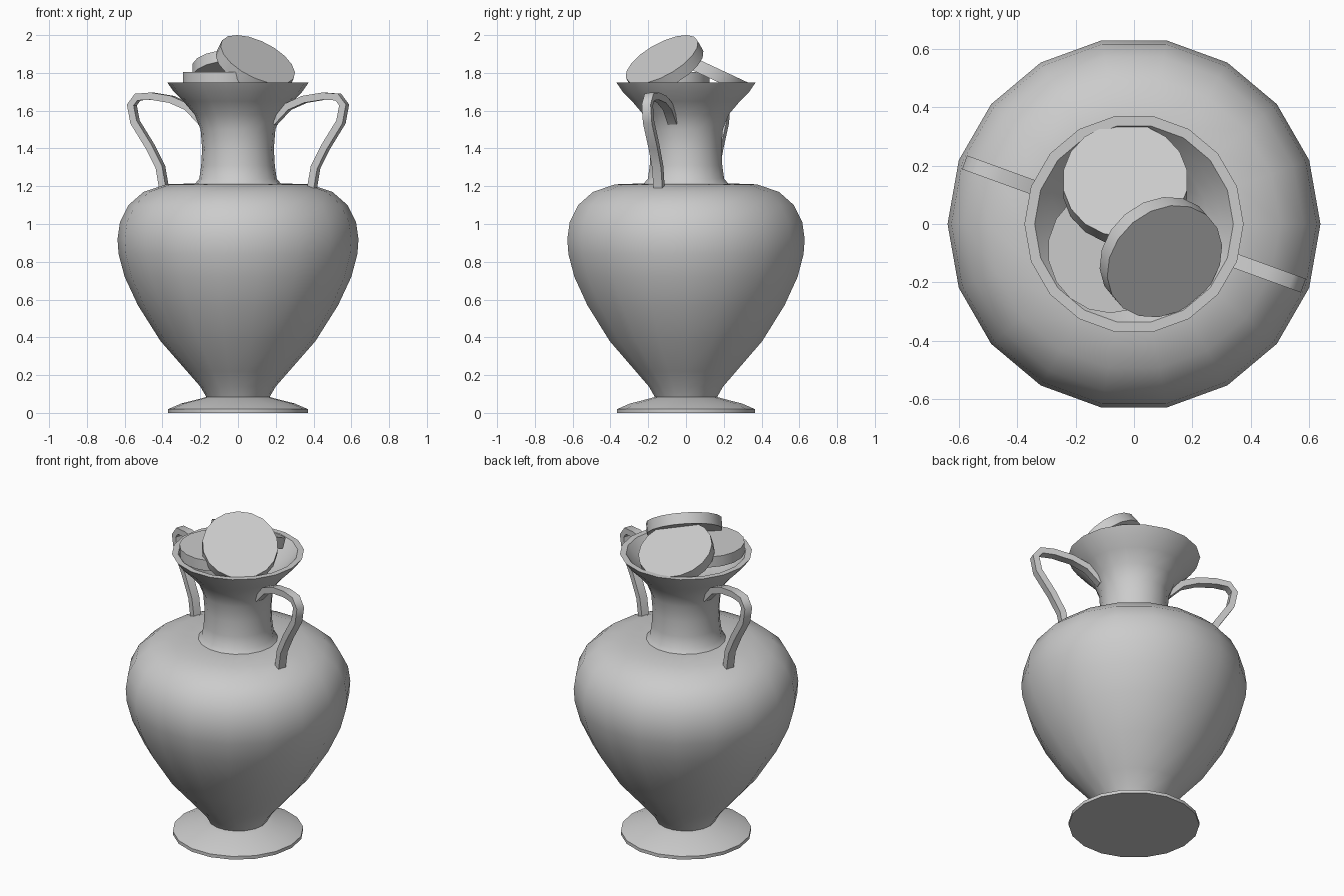
import bpy, bmesh, math
from mathutils import Vector

SIDES = 18
cube = bpy.data.objects.get("Cube")
if cube:
    bpy.data.objects.remove(cube, do_unlink=True)

grey = bpy.data.materials.new("plain_grey")
grey.use_nodes = True
COLOUR = (0.6, 0.6, 0.6, 1)
grey.diffuse_color = COLOUR
grey.node_tree.nodes["Principled BSDF"].inputs["Base Color"].default_value = COLOUR


def finish(name, bm, angle=35):
    """Turn a bmesh into a named grey object, smooth below the angle."""
    bmesh.ops.remove_doubles(bm, verts=bm.verts, dist=1e-5)
    bmesh.ops.recalc_face_normals(bm, faces=bm.faces)
    mesh = bpy.data.meshes.new(name)
    bm.to_mesh(mesh)
    bm.free()
    mesh.materials.append(grey)
    obj = bpy.data.objects.new(name, mesh)
    bpy.context.collection.objects.link(obj)
    bpy.ops.object.select_all(action="DESELECT")
    obj.select_set(True)
    bpy.context.view_layer.objects.active = obj
    bpy.ops.object.shade_smooth_by_angle(angle=math.radians(angle))
    return obj


def lathe(name, profile, angle=35):
    """Spin a (radius, height) profile that starts and ends on the axis."""
    bm = bmesh.new()
    verts = [bm.verts.new((r, 0, z)) for r, z in profile]
    edges = [bm.edges.new(pair) for pair in zip(verts, verts[1:])]
    bmesh.ops.spin(bm, geom=verts + edges, cent=(0, 0, 0), axis=(0, 0, 1),
                   angle=math.tau, steps=SIDES, use_merge=True)
    return finish(name, bm, angle)


# Foot and belly
lathe("foot", [(0, 0), (0.37, 0), (0.37, 0.02), (0.3, 0.05), (0.2, 0.075),
               (0.165, 0.085), (0, 0.085)])
lathe("belly", [(0, 0.08), (0.165, 0.08), (0.2, 0.14), (0.27, 0.22), (0.41, 0.38),
                (0.53, 0.57), (0.6, 0.72), (0.632, 0.84), (0.638, 0.92),
                (0.625, 1.01), (0.58, 1.1), (0.5, 1.17), (0.38, 1.21),
                (0.23, 1.215), (0, 1.215)])

# Hollow neck with a flared lip
lathe("neck", [(0, 1.21), (0.23, 1.21), (0.205, 1.24), (0.195, 1.31), (0.19, 1.4),
               (0.198, 1.5), (0.23, 1.58), (0.29, 1.65), (0.34, 1.7), (0.375, 1.75),
               (0.34, 1.75), (0.3, 1.7), (0.255, 1.65), (0.2, 1.58), (0.17, 1.5),
               (0.16, 1.4), (0.165, 1.25), (0, 1.25)])


def handle(name, turn):
    """Sweep a flat rectangular strap along a path in a vertical plane."""
    path = [Vector(p) for p in [(0.2, 1.54), (0.28, 1.62), (0.375, 1.66), (0.485, 1.677),
                                (0.565, 1.672), (0.598, 1.63), (0.58, 1.54),
                                (0.495, 1.41), (0.437, 1.3), (0.415, 1.18)]]
    out = Vector((math.cos(turn), math.sin(turn), 0))
    side = Vector((-math.sin(turn), math.cos(turn), 0)) * 0.025
    up = Vector((0, 0, 1))
    bm = bmesh.new()
    rings = []
    for i, p in enumerate(path):
        along = (path[min(i + 1, len(path) - 1)] - path[max(i - 1, 0)]).normalized()
        normal = (out * -along.y + up * along.x) * 0.019
        mid = out * p.x + up * p.y
        rings.append([bm.verts.new(mid + a * side + b * normal)
                      for a, b in ((-1, -1), (1, -1), (1, 1), (-1, 1))])
    for a, b in zip(rings, rings[1:]):
        for k in range(4):
            n = (k + 1) % 4
            bm.faces.new((a[k], a[n], b[n], b[k]))
    bm.faces.new(rings[0])
    bm.faces.new(rings[-1])
    finish(name, bm, 50)


handle("left_handle", math.radians(-20))
handle("right_handle", math.radians(160))


def disc(name, top_centre, normal, radius=0.215, depth=0.065):
    """Thick round disc placed by the centre and normal of its upper face."""
    bm = bmesh.new()
    bmesh.ops.create_cone(bm, cap_ends=True, segments=SIDES, radius1=radius,
                          radius2=radius, depth=depth)
    n = Vector(normal).normalized()
    turn = Vector((0, 0, 1)).rotation_difference(n).to_matrix()
    bmesh.ops.rotate(bm, verts=bm.verts, matrix=turn)
    bmesh.ops.translate(bm, verts=bm.verts, vec=Vector(top_centre) - n * depth / 2)
    finish(name, bm)


# Loose discs piled in the mouth
disc("flat_disc", (-0.08, -0.09, 1.805), (0, 0, 1))
disc("back_disc", (-0.03, 0.15, 1.832), (0, 0.42, 0.9))
disc("front_disc", (0.105, -0.128, 1.871), (0.4, -0.45, 0.8))
